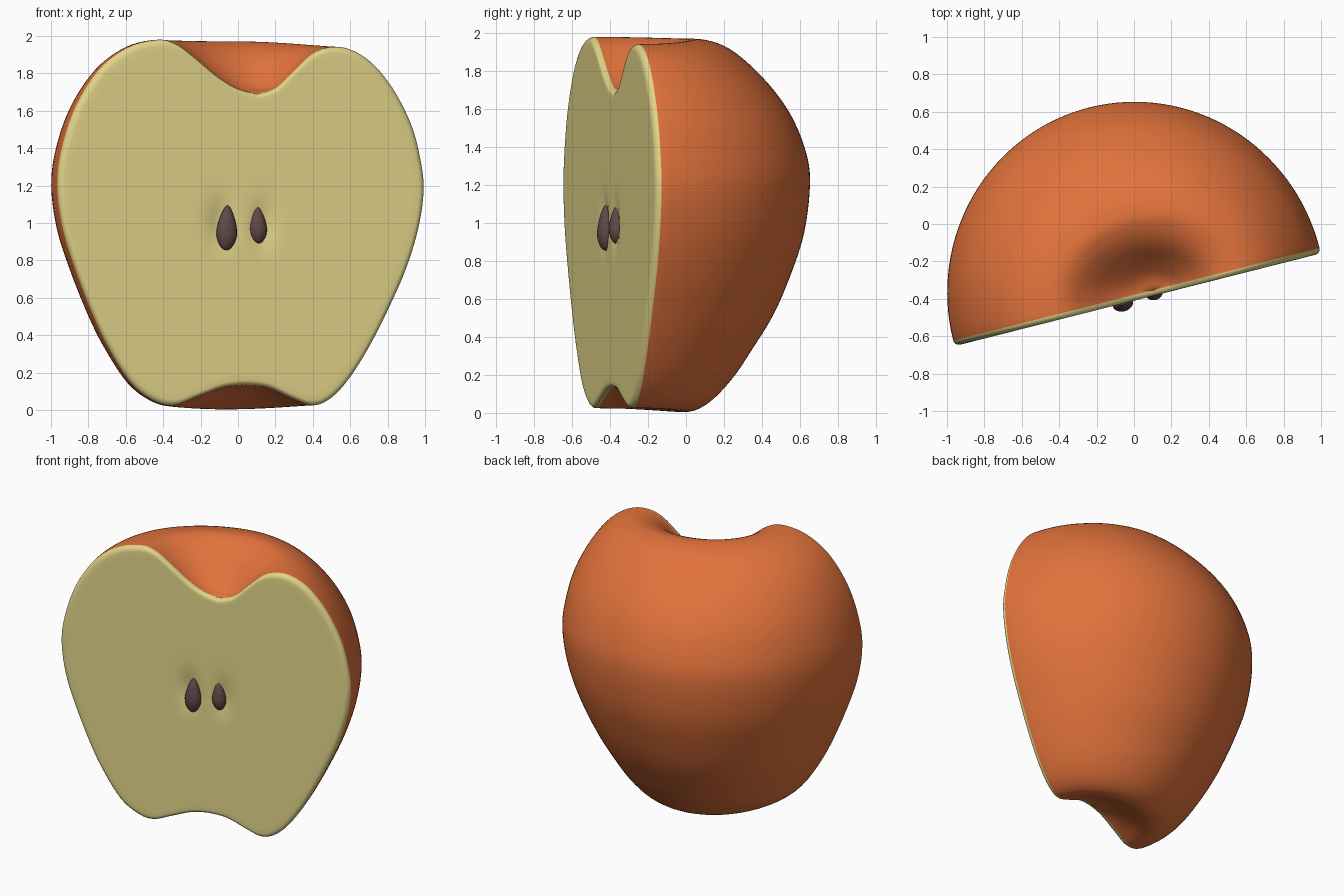
import bpy, bmesh, math
from mathutils import Vector, Matrix

if "Cube" in bpy.data.objects:
    bpy.data.objects.remove(bpy.data.objects["Cube"])

TILT = math.radians(14.2)          # turn of the cut plane about z
CORE = Vector((0.02, -0.405, 0))   # where the core meets the cut plane
PLACE = Matrix.Translation(CORE) @ Matrix.Rotation(TILT, 4, 'Z')
RIM = 0.03                         # rounding of the cut edge


def material(name, rgb):
    m = bpy.data.materials.new(name)
    m.diffuse_color = (*rgb, 1)
    m.use_nodes = True
    m.node_tree.nodes["Principled BSDF"].inputs["Base Color"].default_value = m.diffuse_color
    return m


skin = material("orange skin", (0.76, 0.17, 0.045))
flesh = material("cream flesh", (0.76, 0.66, 0.25))
brown = material("dark brown seed", (0.12, 0.065, 0.065))

# Outline rows from top hollow to base hollow:
# right x, right z, left x, left z, back depth, back z
ROWS = [
    (0.09, 1.69, 0.09, 1.69, 0, 1.69),
    (0.19, 1.72, -0.02, 1.72, 0.10, 1.72),
    (0.28, 1.80, -0.13, 1.785, 0.18, 1.79),
    (0.39, 1.90, -0.26, 1.89, 0.27, 1.89),
    (0.49, 1.94, -0.36, 1.96, 0.36, 1.95),
    (0.60, 1.93, -0.46, 1.98, 0.46, 1.97),
    (0.72, 1.86, -0.62, 1.94, 0.62, 1.92),
    (0.84, 1.72, -0.78, 1.82, 0.80, 1.77),
    (0.94, 1.53, -0.91, 1.62, 0.95, 1.58),
    (0.99, 1.35, -0.985, 1.40, 1.04, 1.37),
    (1.01, 1.18, -1.01, 1.20, 1.06, 1.20),
    (0.98, 0.97, -0.98, 0.97, 1.03, 0.95),
    (0.91, 0.75, -0.91, 0.75, 0.96, 0.73),
    (0.81, 0.53, -0.81, 0.50, 0.87, 0.52),
    (0.71, 0.34, -0.72, 0.32, 0.76, 0.34),
    (0.60, 0.17, -0.60, 0.14, 0.65, 0.18),
    (0.50, 0.065, -0.48, 0.05, 0.52, 0.05),
    (0.40, 0.025, -0.37, 0.025, 0.40, 0.004),
    (0.29, 0.06, -0.24, 0.07, 0.27, 0.05),
    (0.15, 0.12, -0.10, 0.12, 0.13, 0.11),
    (0.02, 0.135, 0.02, 0.135, 0, 0.135),
]


def smooth_rows(rows, steps):
    """Catmull-Rom interpolation of the outline rows."""
    out = []
    for i in range(len(rows) - 1):
        a, b, c, d = (rows[min(max(k, 0), len(rows) - 1)] for k in range(i - 1, i + 3))
        for s in range(steps):
            t = s / steps
            out.append([0.5 * (2 * q + (r - p) * t + (2 * p - 5 * q + 4 * r - w) * t * t
                               + (3 * q - p - 3 * r + w) * t ** 3)
                        for p, q, r, w in zip(a, b, c, d)])
    return out + [list(rows[-1])]


def skin_point(row, angle):
    xr, zr, xl, zl, depth, zb = row
    c, s = math.cos(angle), math.sin(angle)
    side = zr if c > 0 else zl
    return Vector(((xr + xl) / 2 + (xr - xl) / 2 * c,
                   RIM + max(depth - RIM, 0) * s,
                   side * c * c + zb * s * s))


def add_grid(bm, lines, mat, closed=False):
    """Faces between successive lines of points."""
    verts = [[bm.verts.new(p) for p in line] for line in lines]
    n = len(lines[0])
    for a, b in zip(verts, verts[1:]):
        for i in range(n if closed else n - 1):
            k = (i + 1) % n
            bm.faces.new((a[i], a[k], b[k], b[i])).material_index = mat


def finish(bm, name, mats, matrix):
    bmesh.ops.remove_doubles(bm, verts=bm.verts, dist=1e-5)
    bmesh.ops.recalc_face_normals(bm, faces=bm.faces)
    for f in bm.faces:
        f.smooth = True
    bm.transform(matrix)
    me = bpy.data.meshes.new(name)
    bm.to_mesh(me)
    bm.free()
    for m in mats:
        me.materials.append(m)
    ob = bpy.data.objects.new(name, me)
    bpy.context.collection.objects.link(ob)
    return ob


# Half fruit: skin swept round the back
rows = smooth_rows(ROWS, 5)
bm = bmesh.new()
COLS = 64
add_grid(bm, [[skin_point(r, math.pi * k / COLS) for r in rows] for k in range(COLS + 1)], 0)

# Cut face: rounded rim, then rings shrinking to the core with soft seed hollows
outline = [skin_point(r, 0) for r in rows] + [skin_point(r, math.pi) for r in rows[-2:0:-1]]
middle = Vector((0.02, 0, 0.96))
HOLLOWS = [(-0.11, 1.0, 0.028), (0.12, 0.99, 0.022)]


def ring(scale, y):
    pts = []
    for p in outline:
        q = middle + (p - middle) * scale
        dent = sum(d * math.exp(-((q.x - x) / 0.06) ** 2 - ((q.z - z) / 0.12) ** 2)
                   for x, z, d in HOLLOWS)
        pts.append(Vector((q.x, y + dent, q.z)))
    return pts


rings = []
for k in range(6):
    a = math.pi / 2 * k / 5
    rings.append(ring(1 - RIM * (1 - math.cos(a)) / 0.9, RIM * (1 - math.sin(a))))
start = 1 - RIM / 0.9
rings += [ring(start * (1 - k / 28), 0) for k in range(1, 29)]
add_grid(bm, rings, 1, closed=True)
finish(bm, "half_fruit", [skin, flesh], PLACE)


# Seeds: teardrops pointing up, half sunk in the flesh
def seed(name, x, y, z, width, height, lean):
    bm = bmesh.new()
    bmesh.ops.create_uvsphere(bm, u_segments=24, v_segments=16, radius=1)
    for v in bm.verts:
        taper = 1 - 0.45 * max(v.co.z + 0.3, 0) / 1.3
        v.co = Vector((v.co.x * taper * width / 2 * 1.08, v.co.y * taper * 0.045,
                       v.co.z * height / 2))
    finish(bm, name, [brown], PLACE @ Matrix.Translation((x, y, z))
           @ Matrix.Rotation(lean, 4, 'Y'))


seed("left_seed", -0.082, 0.0, 0.975, 0.11, 0.24, 0.03)
seed("right_seed", 0.093, 0.018, 0.99, 0.095, 0.2, -0.04)
